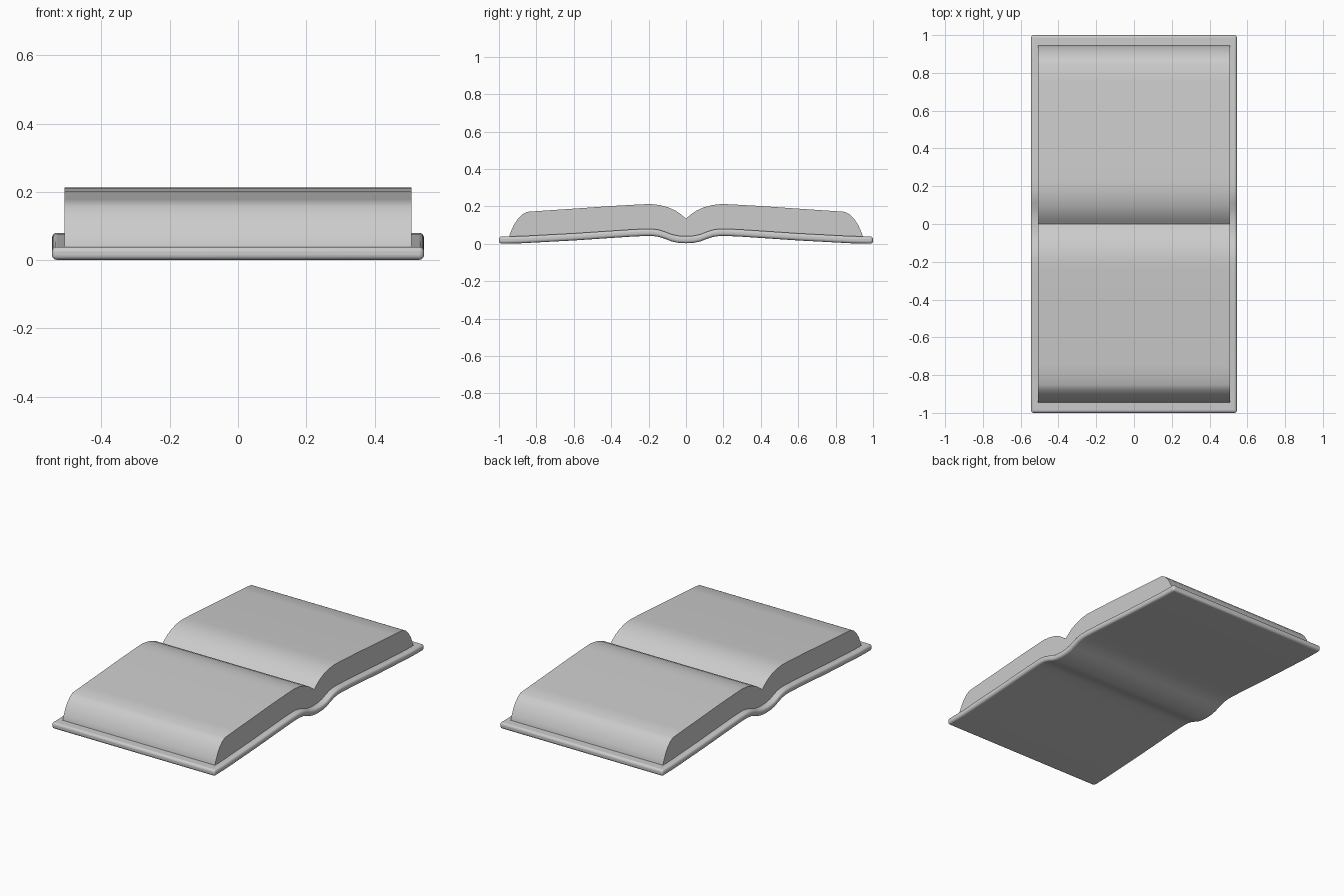
import bpy, bmesh

if "Cube" in bpy.data.objects:
    bpy.data.objects.remove(bpy.data.objects["Cube"])

# right half of the cover mid-line and of the page top, as (y, z)
COVER = [(0, .022), (.04, .024), (.075, .031), (.11, .045), (.145, .056),
         (.18, .061), (.22, .061), (.30, .057), (.45, .047), (.60, .037),
         (.75, .029), (.88, .022), (1, .020)]
PAGE_TOP = [(0, .135), (.025, .156), (.055, .177), (.095, .195), (.14, .207),
            (.19, .213), (.24, .211), (.40, .202), (.60, .188), (.75, .178),
            (.85, .171), (.875, .157), (.90, .132), (.92, .102), (.935, .070), (.945, .042)]


def mirrored(half):
    return [(-y, z) for y, z in reversed(half[1:])] + half


def make_object(name, bm):
    bmesh.ops.recalc_face_normals(bm, faces=bm.faces)
    mesh = bpy.data.meshes.new(name)
    bm.to_mesh(mesh)
    bm.free()
    obj = bpy.data.objects.new(name, mesh)
    bpy.context.collection.objects.link(obj)
    bpy.ops.object.select_all(action='DESELECT')
    obj.select_set(True)
    bpy.context.view_layer.objects.active = obj
    return obj


def prism(name, upper, lower, width):
    """Sweep a band between two y-z lines (same point count) across x."""
    bm = bmesh.new()
    rows = [[bm.verts.new((x, y, z)) for y, z in line]
            for x, line in ((-width, upper), (width, upper), (width, lower), (-width, lower))]
    for a, b in zip(rows, rows[1:] + rows[:1]):
        for i in range(len(a) - 1):
            bm.faces.new((a[i], a[i + 1], b[i + 1], b[i]))
    for i in (0, -1):
        bm.faces.new([r[i] for r in rows])
    return make_object(name, bm)


def cover_z(y):
    y = abs(y)
    for (y0, z0), (y1, z1) in zip(COVER, COVER[1:]):
        if y <= y1:
            return z0 + (z1 - z0) * (y - y0) / (y1 - y0)


# cover: bent board with rounded rim
T = .019
line = mirrored(COVER)
cover = prism("cover", [(y, z + T) for y, z in line], [(y, z - T) for y, z in line], .545)
bevel = cover.modifiers.new("rim", 'BEVEL')
bevel.width = .014
bevel.segments = 4
bevel.limit_method = 'ANGLE'
bevel.angle_limit = .9
bpy.ops.object.shade_smooth_by_angle(angle=.7)

# pages: one swept block with a gutter and slanted fore-edges, resting on the cover
top = mirrored(PAGE_TOP)
bottom = [(y, cover_z(y) + T - .006) for y, z in top]
pages = prism("pages", top, bottom, .508)
bpy.ops.object.shade_smooth_by_angle(angle=.5)
